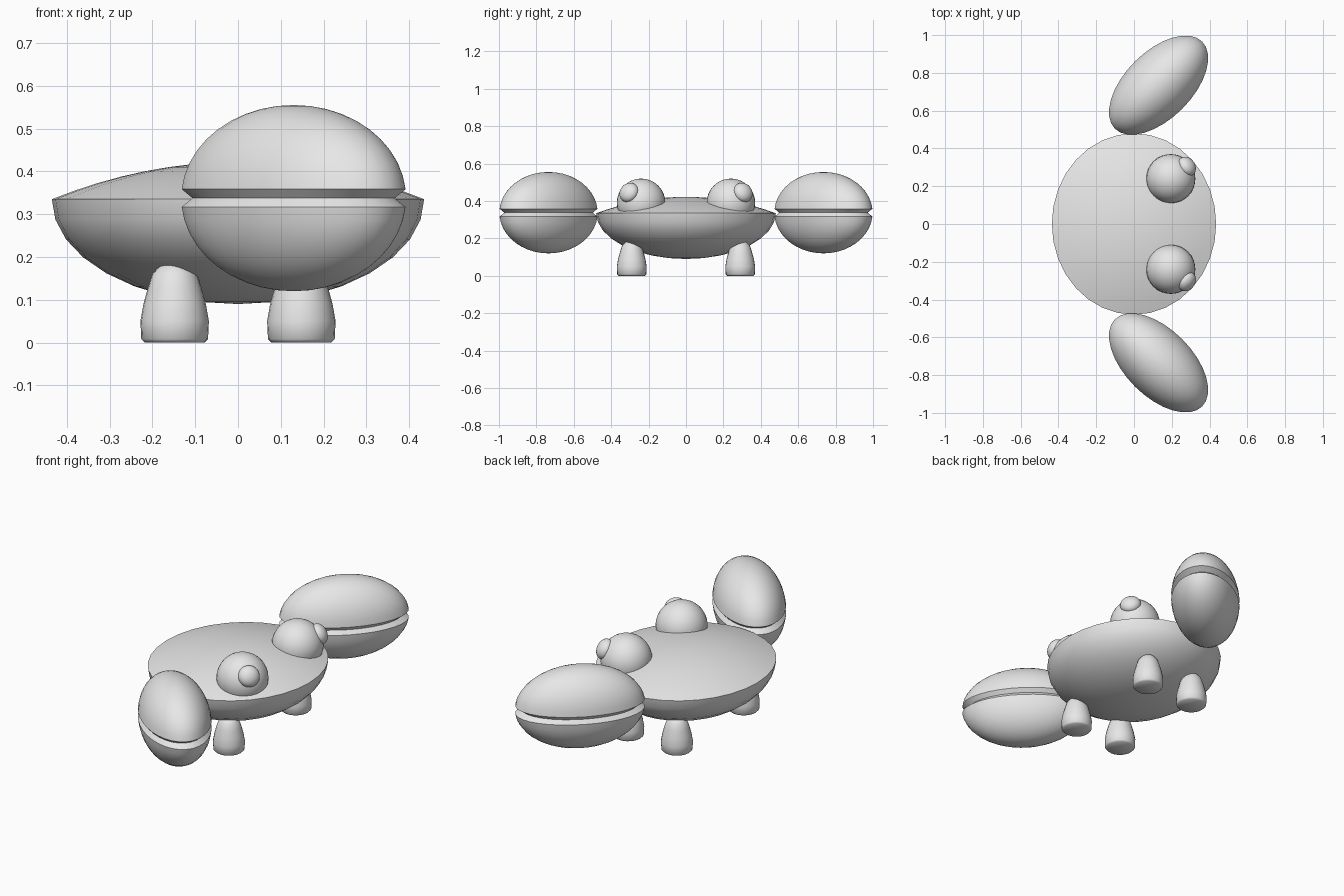
import bpy
import math
from mathutils import Matrix, Vector

cube = bpy.data.objects.get("Cube")
if cube:
    bpy.data.objects.remove(cube, do_unlink=True)

grey = bpy.data.materials.new("plain_grey")
grey.use_nodes = True
COLOUR = (0.8, 0.8, 0.8, 1)
grey.diffuse_color = COLOUR
grey.node_tree.nodes["Principled BSDF"].inputs["Base Color"].default_value = COLOUR


def lathe(name, profile, matrix, segments=32, sharp=40):
    """Spin a bottom-to-top (radius, height) profile around z, then place it."""
    verts, rings, faces = [], [], []
    for r, z in profile:
        count = segments if r > 1e-5 else 1
        rings.append([len(verts) + i for i in range(count)])
        for i in range(count):
            a = 2 * math.pi * i / segments
            verts.append((r * math.cos(a), r * math.sin(a), z))
    for low, high in zip(rings, rings[1:]):
        for i in range(segments):
            j = (i + 1) % segments
            if len(low) == 1:
                faces.append((low[0], high[j], high[i]))
            elif len(high) == 1:
                faces.append((low[i], low[j], high[0]))
            else:
                faces.append((low[i], low[j], high[j], high[i]))
    mesh = bpy.data.meshes.new(name)
    mesh.from_pydata(verts, [], faces)
    mesh.transform(matrix)
    mesh.materials.append(grey)
    obj = bpy.data.objects.new(name, mesh)
    bpy.context.collection.objects.link(obj)
    bpy.ops.object.select_all(action="DESELECT")
    obj.select_set(True)
    bpy.context.view_layer.objects.active = obj
    bpy.ops.object.shade_smooth_by_angle(angle=math.radians(sharp))
    return obj


def arc(start, end, steps):
    """Points of a unit circle between two latitudes in degrees."""
    angles = [math.radians(start + (end - start) * i / steps) for i in range(steps + 1)]
    return [(abs(math.cos(a)), math.sin(a)) for a in angles]


def place(location, scale, turn=None):
    turn = turn or Matrix.Identity(4)
    return Matrix.Translation(location) @ turn @ Matrix.Diagonal((*scale, 1))


# Shell: deep rounded belly under a shallow domed back
belly = [(r, z * 0.245) for r, z in arc(-90, 0, 8)]
back = [(i / 8, 0.087 * (1 - (i / 8) ** 2)) for i in range(7, -1, -1)]
lathe("shell", belly + back, place((0, 0, 0.335), (0.435, 0.48, 1)))

# Claw: egg shape with a groove around its middle
claw = arc(-90, -5.5, 10) + [(0.9, 0)] + arc(5.5, 90, 10)
ball = arc(-90, 90, 16)
leg = [(0, 0), (0.07, 0), (0.078, 0.008), (0.08, 0.05), (0.073, 0.09),
       (0.062, 0.13), (0.052, 0.16), (0.03, 0.185), (0, 0.19)]

for side, s in (("front", -1), ("back", 1)):
    turn = Matrix.Rotation(s * math.radians(45), 4, "Z")
    lathe("claw_" + side, claw,
          place((0.13, s * 0.735, 0.3375), (0.328, 0.178, 0.2175), turn))

    # Eye with a flattened pupil facing outward
    eye = Vector((0.195, s * 0.24, 0.39))
    gaze = Vector((0.085, s * 0.065, 0.055)).normalized()
    lathe("eye_" + side, ball, place(eye, (0.13,) * 3))
    lathe("pupil_" + side, ball,
          place(eye + gaze * 0.12, (0.055, 0.055, 0.04),
                gaze.to_track_quat("Z", "Y").to_matrix().to_4x4()), 24)

    # Stubby feet, wider at the bottom
    for end, x in (("left", 0.148), ("right", -0.148)):
        lathe(f"leg_{side}_{end}", leg, place((x, s * 0.29, 0), (1, 1, 1)), 24, 60)
